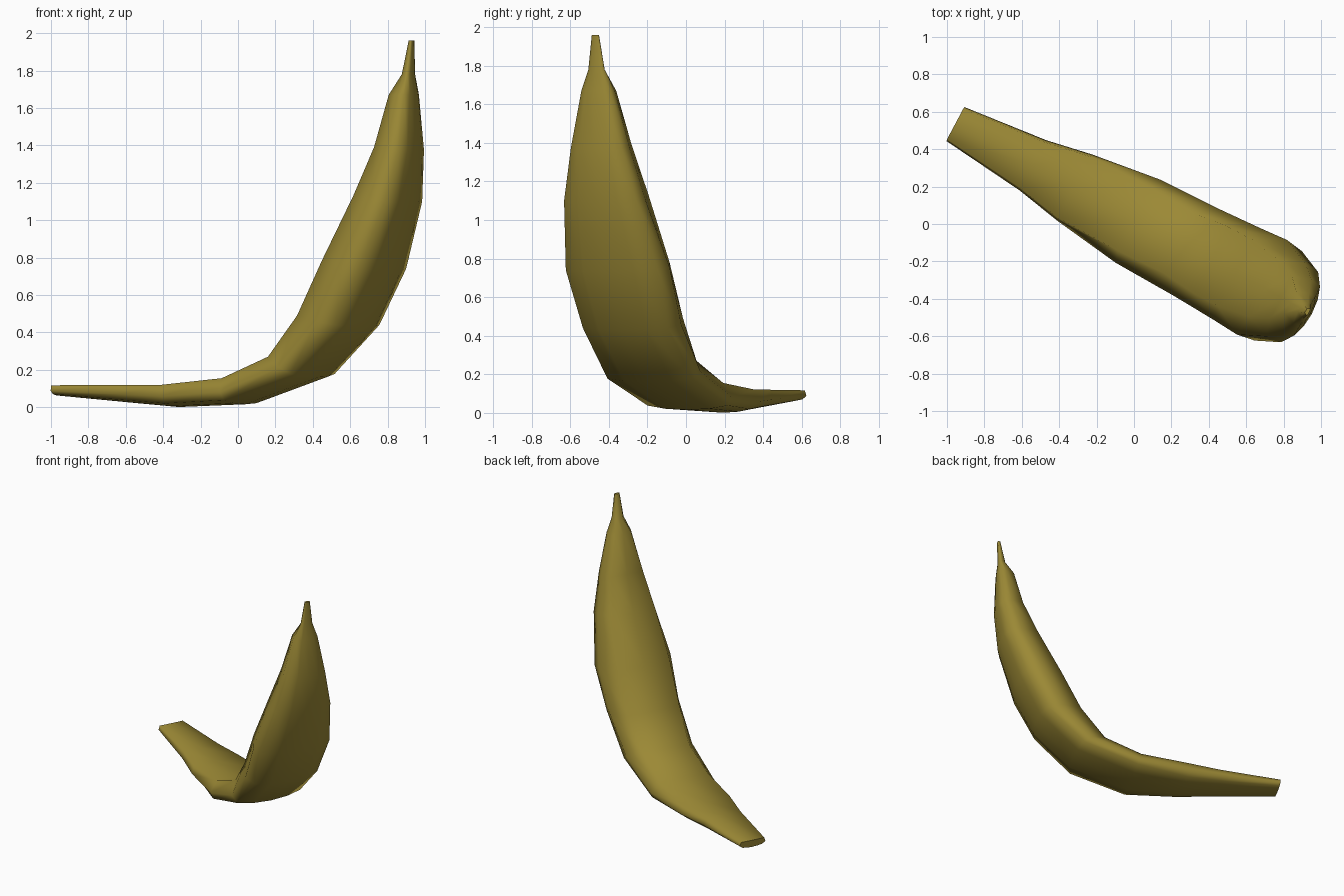
import bpy, bmesh
from mathutils import Vector

if "Cube" in bpy.data.objects:
    bpy.data.objects.remove(bpy.data.objects["Cube"])

# Stations along the bend plane: inner (along, height, half width),
# side half width, outer (along, height, half width)
RINGS = [
    (-1.095, .117, .092, .103, -1.09, .07, .08),
    (-.63, .12, .138, .152, -.62, .037, .12),
    (-.375, .12, .185, .20, -.37, .02, .155),
    (-.01, .155, .19, .252, .025, .038, .235),
    (.265, .27, .18, .262, .44, .178, .25),
    (.452, .49, .20, .275, .711, .44, .25),
    (.60, .78, .20, .286, .862, .74, .27),
    (.776, 1.13, .17, .22, .99, 1.10, .212),
    (.878, 1.39, .125, .162, 1.035, 1.375, .148),
    (.935, 1.67, .065, .09, 1.038, 1.67, .085),
    (.993, 1.78, .025, .042, 1.036, 1.78, .045),
    (1.028, 1.96, .013, .019, 1.045, 1.96, .02),
]
ALONG = Vector((.883, -.47, 0))
ACROSS = Vector((.47, .883, 0))
OFFSET = .023


def point(s, z, w):
    return ALONG * s + ACROSS * (w + OFFSET) + Vector((0, 0, z))


def section(si, zi, wi, wm, so, zo, wo):
    """Ten-sided section: flat inner face, wide sides and a rounded back."""
    def at(t, w):
        return (si + (so - si) * t, zi + (zo - zi) * t, w)
    right = [at(0, wi), at(.62, wm), at(1, wo), at(1.14, wo * .55)]
    left = [(s, z, -w) for s, z, w in reversed(right)]
    return [point(*p) for p in right + [at(1.19, 0)] + left + [at(.02, 0)]]


# Curved fruit body lofted through the sections
bm = bmesh.new()
loops = [[bm.verts.new(p) for p in section(*r)] for r in RINGS]
for a, b in zip(loops, loops[1:]):
    for i in range(len(a)):
        j = (i + 1) % len(a)
        bm.faces.new((a[i], a[j], b[j], b[i]))

# Blunt end and stem tip, with crisp rims
caps = [bm.faces.new(loops[0]), bm.faces.new(loops[-1])]
bmesh.ops.recalc_face_normals(bm, faces=bm.faces)
for face in bm.faces:
    face.smooth = True
for cap in caps:
    for edge in cap.edges:
        edge.smooth = False
mesh = bpy.data.meshes.new("banana")
bm.to_mesh(mesh)
bm.free()

# Peel colour
peel = bpy.data.materials.new("olive_yellow_peel")
peel.diffuse_color = (.33, .25, .036, 1)
peel.use_nodes = True
peel.node_tree.nodes["Principled BSDF"].inputs["Base Color"].default_value = peel.diffuse_color
mesh.materials.append(peel)

banana = bpy.data.objects.new("banana", mesh)
bpy.context.collection.objects.link(banana)
